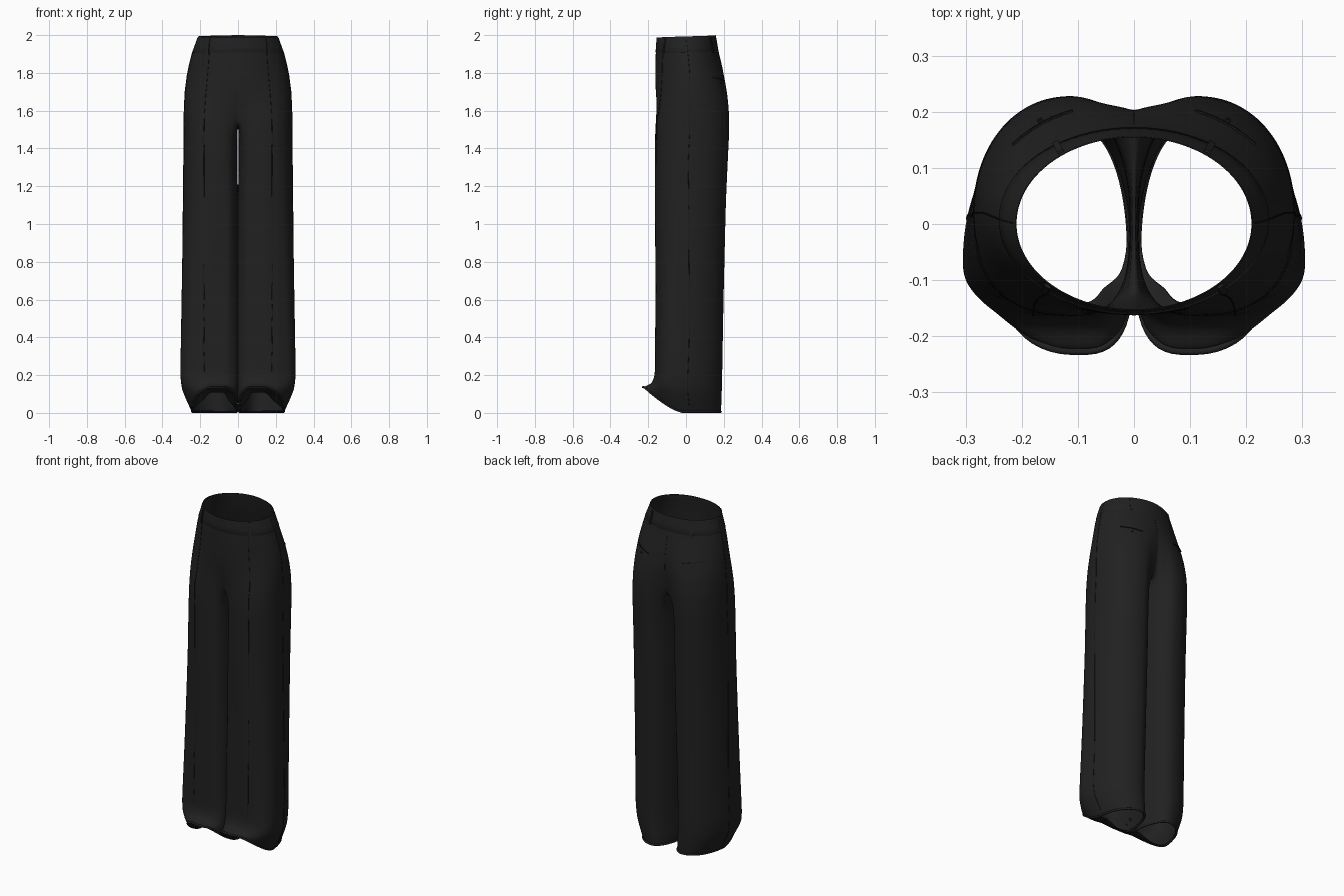
import bpy, bmesh, math
from mathutils import Vector, Matrix

cube = bpy.data.objects.get("Cube")
if cube:
    bpy.data.objects.remove(cube, do_unlink=True)


def material(name, value):
    m = bpy.data.materials.new(name)
    m.use_nodes = True
    col = (value, value, value, 1)
    m.diffuse_color = col
    bsdf = m.node_tree.nodes["Principled BSDF"]
    bsdf.inputs["Base Color"].default_value = col
    bsdf.inputs["Roughness"].default_value = 0.9
    return m


CLOTH = material("black cloth", 0.015)
SEAM = material("dark seam", 0.009)

# Profile rows: height, inner x, outer x, front y, back y, centre y
ROWS = [
    (2.00, 0, .211, -.155, .157, 0), (1.90, 0, .245, -.161, .174, .01),
    (1.80, 0, .268, -.163, .204, .02), (1.70, 0, .281, -.164, .229, .02),
    (1.60, 0, .286, -.164, .234, .02), (1.48, .002, .287, -.164, .229, .02),
    (1.35, .005, .288, -.164, .222, .01), (1.10, -.002, .291, -.163, .211, 0),
    (0.60, -.003, .299, -.162, .199, -.04), (0.20, -.002, .306, -.166, .192, -.07),
    (0.12, -.002, .298, -.182, .190, -.07), (0.05, 0, .268, -.214, .188, -.06),
    (0.00, .006, .243, -.228, .184, -.05)]
OUT, INN = 40, 12          # points round the outside and the inner thigh
CROTCH = 1.56


def row(z):
    for a, b in zip(ROWS, ROWS[1:]):
        if z >= b[0]:
            t = (z - b[0]) / (a[0] - b[0])
            return [q + (p - q) * t for p, q in zip(a[1:], b[1:])]
    return ROWS[-1][1:]


def smooth(t):
    t = max(0, min(1, t))
    return t * t * (3 - 2 * t)


def power(v, e):
    return math.copysign(abs(v) ** e, v)


def leg_point(z, theta):
    xin, xout, yf, yb, yc = row(z)
    cx = xin + .4 * (xout - xin)
    c, s = math.cos(theta), math.sin(theta)
    rx = xout - cx if c > 0 else cx - xin
    # rounder at the back, squarer towards the inner front
    e = .96 if s > 0 else .85 if c > 0 else .65
    # soft vertical folds down the front, with a pressed pleat
    fold = smooth((1.5 - z) / .7) * smooth(-s * 1.4) * smooth(z / .25)
    k = 1 + .018 * fold * math.sin(9 * theta + 1.5 * z)
    k -= .03 * math.exp(-((theta + 1.25) / .06) ** 2) * fold
    x = cx + rx * power(c, e)
    y = yc + (yb - yc if s > 0 else yc - yf) * k * power(s, e)
    # front hem is lifted clear of the ground
    rise = max(0, min(1, (-y - .02) / .2)) ** 1.4
    lift = .13 * max(0, 1 - z / .2) * rise
    return Vector((x, y, z + lift))


def outer(z, f):
    """Surface point at height z; f runs 0 front centre to 1 back centre."""
    p = leg_point(z, math.radians(-135 + 270 * f))
    if z < CROTCH:
        return p
    _, xout, yf, yb, yc = row(z)
    u = math.pi * f
    c = math.cos(u)
    h = Vector((xout * math.sin(u), yc - (yc - yf if c > 0 else yb - yc) * c, z))
    p = p.lerp(h, smooth((z - 1.45) / (.32 + .14 * f)))
    p.x *= smooth(min(f, 1 - f) / .05) if z < 1.85 else 1
    p.z -= .014 * smooth((z - 1.85) / .15) * (1 - f)
    if f in (0, 1):
        p.x = 0
    return p


def normal(z, f):
    du = outer(z, min(f + .01, 1)) - outer(z, max(f - .01, 0))
    dz = outer(min(z + .01, 2), f) - outer(z - .01, f)
    return du.cross(dz).normalized()


def finish(ob, mat):
    ob.data.materials.append(mat)
    m = ob.modifiers.new("mirror", 'MIRROR')
    m.merge_threshold = .0003
    return ob


def mesh_object(name, bm, mat, rounded=True):
    me = bpy.data.meshes.new(name)
    bm.to_mesh(me)
    bm.free()
    for p in me.polygons:
        p.use_smooth = rounded
    ob = bpy.data.objects.new(name, me)
    bpy.context.collection.objects.link(ob)
    return finish(ob, mat)


def skin(bm, up, low, closed):
    n = len(low)
    for i in range(n if closed else n - 1):
        j = (i + 1) % n
        bm.faces.new((low[i], low[j], up[j], up[i]))


# Trousers: open hip rings above the crotch, closed leg rings below it
bm = bmesh.new()
prev = None
for z in [2, 1.97, 1.93, 1.88, 1.83, 1.78, 1.73, 1.68, 1.64, 1.6, CROTCH]:
    ring = [bm.verts.new(outer(z, i / OUT)) for i in range(OUT + 1)]
    if prev:
        skin(bm, prev, ring, False)
    prev = ring
front, back = prev[0].co, prev[-1].co
for j in range(1, INN):
    p = back.lerp(front, j / INN)
    p.z -= .02 * math.sin(math.pi * j / INN)
    prev.append(bm.verts.new(p))


def leg_ring(z):
    angles = [-135 + 270 * i / OUT for i in range(OUT + 1)]
    angles += [135 + 90 * j / INN for j in range(1, INN)]
    return [leg_point(z, math.radians(a if a <= 180 else a - 360)) for a in angles]


for z in [1.48, 1.4, 1.3, 1.2, 1.1, .95, .8, .65, .5, .35, .25, .2, .16, .12, .08, .05, .02, 0]:
    ring = [bm.verts.new(p) for p in leg_ring(z)]
    skin(bm, prev, ring, True)
    prev = ring
# hem tucked under towards the inside, deepest at the front
hem = leg_ring(0)
for step in (.5, 1):
    tuck = []
    for p in hem:
        deep = smooth((-p.y - .05) / .15)
        q = p.lerp(Vector((.12, 0, p.z)), step * (.06 + .32 * deep))
        q.z += .006 - .03 * deep * step
        tuck.append(bm.verts.new(q))
    skin(bm, prev, tuck, True)
    prev = tuck
trousers = mesh_object("trousers", bm, CLOTH)
s = trousers.modifiers.new("cloth thickness", 'SOLIDIFY')
s.thickness, s.offset = .004, -1
trousers.modifiers.new("smooth", 'SUBSURF').levels = 1

# Waistband, a thin layer almost flush with the cloth
bm = bmesh.new()
prev = None
for z, off in [(2, 0), (1.98, .001), (1.95, .001), (1.915, .001), (1.912, -.001)]:
    ring = []
    for i in range(OUT + 1):
        p = outer(z, i / OUT)
        d = Vector((p.x, p.y, 0)).normalized()
        ring.append(bm.verts.new(p + d * off))
    if prev:
        skin(bm, prev, ring, False)
    prev = ring
mesh_object("waistband", bm, CLOTH)


# Sewn lines and hem rolls as thin tubes
def tube(name, points, radius, mat, closed=False):
    cu = bpy.data.curves.new(name, 'CURVE')
    cu.dimensions = '3D'
    cu.bevel_depth, cu.bevel_resolution = radius, 2
    sp = cu.splines.new('POLY')
    sp.points.add(len(points) - 1)
    for q, p in zip(sp.points, points):
        q.co = (*p, 1)
    sp.use_cyclic_u = closed
    ob = bpy.data.objects.new(name, cu)
    bpy.context.collection.objects.link(ob)
    finish(ob, mat)


def line(top, bottom, place, steps=48):
    heights = [top + (bottom - top) * i / steps for i in range(steps + 1)]
    return [outer(z, place(z)) for z in heights]


def pleat_place(z):
    target = .15 + .03 * smooth((2 - z) / .5)
    return min((i / 400 for i in range(8, 170)), key=lambda f: abs(outer(z, f).x - target))


def side_place(z):
    return .5 + .062 * smooth((1.5 - z) / 1.3)


tube("hem_roll", [p + Vector((0, 0, .006)) for p in hem], .006, CLOTH, True)
tube("side_seam", line(1.99, .03, side_place), .0015, SEAM)
tube("front_pleat_seam", line(1.99, .22, pleat_place), .0015, SEAM)
tube("back_centre_seam", line(1.91, 1.62, lambda z: 1), .001, SEAM)


# Belt loops and back pocket welts laid on the cloth
def plate(name, z, f, size, mat):
    n = normal(z, f)
    side = Vector((0, 0, 1)).cross(n).normalized()
    rot = Matrix((side, n.cross(side), n)).transposed().to_4x4()
    bm = bmesh.new()
    bmesh.ops.create_cube(bm, size=1, matrix=Matrix.Translation(outer(z, f) + n * .002)
                          @ rot @ Matrix.Diagonal((*size, 1)))
    mesh_object(name, bm, mat, False)


for name, f in [("front_belt_loop", .24), ("back_belt_loop", .8)]:
    plate(name, 1.95, f, (.012, .08, .006), CLOTH)
for k in range(6):
    plate("back_pocket_welt", 1.775 - .003 * k, .72 + .026 * k, (.022, .005, .004), SEAM)
plate("pocket_button", 1.745, .785, (.009, .009, .005), SEAM)
